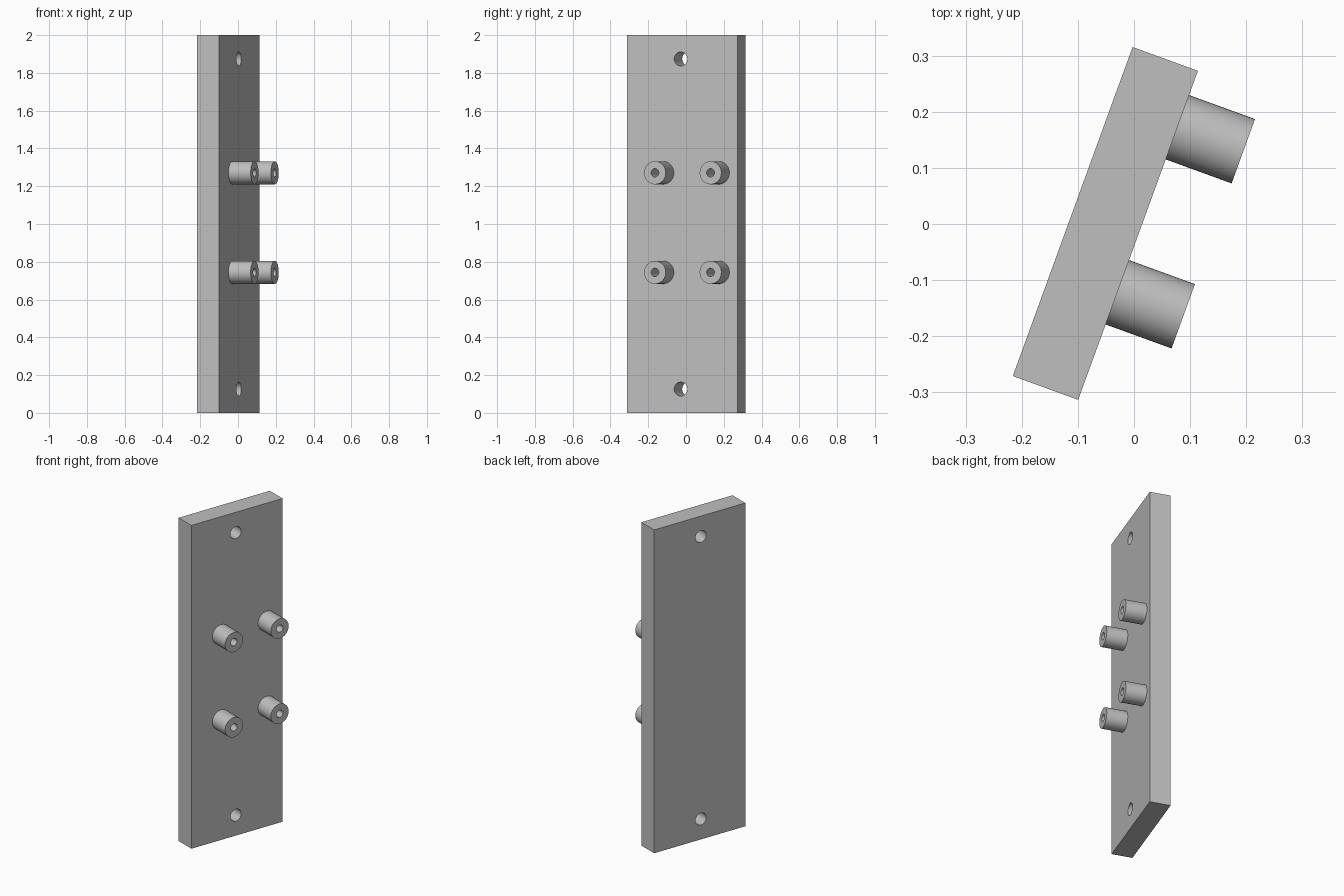
import bpy
import bmesh
from math import radians
from mathutils import Matrix, Vector

if "Cube" in bpy.data.objects:
    bpy.data.objects.remove(bpy.data.objects["Cube"], do_unlink=True)

# Plate frame: local x points out of the mounting face, local y runs across it
THICK, WIDTH, HEIGHT = 0.124, 0.624, 2.0
FACE = THICK / 2
FRAME = Matrix.Translation((-0.051, 0.001, 0)) @ Matrix.Rotation(radians(-20), 4, "Z")
SEGMENTS = 48

grey = bpy.data.materials.new("plain grey")
grey.use_nodes = True
colour = (0.52, 0.52, 0.52, 1)
grey.diffuse_color = colour
grey.node_tree.nodes["Principled BSDF"].inputs["Base Color"].default_value = colour


def add_object(name, bm):
    bmesh.ops.recalc_face_normals(bm, faces=bm.faces)
    mesh = bpy.data.meshes.new(name)
    bm.to_mesh(mesh)
    bm.free()
    mesh.materials.append(grey)
    obj = bpy.data.objects.new(name, mesh)
    obj.matrix_world = FRAME
    bpy.context.collection.objects.link(obj)
    return obj


def activate(obj):
    bpy.ops.object.select_all(action="DESELECT")
    obj.select_set(True)
    bpy.context.view_layer.objects.active = obj


def smooth(obj):
    activate(obj)
    bpy.ops.object.shade_smooth_by_angle(angle=radians(30))


def standoff(name, y, z, radius=0.061, bore=0.022, length=0.125):
    # Tube profile revolved about the local x axis
    bm = bmesh.new()
    profile = [(FACE, radius), (FACE + length, radius), (FACE + length, bore), (FACE, bore)]
    verts = [bm.verts.new((x, y, z + r)) for x, r in profile]
    edges = [bm.edges.new(pair) for pair in zip(verts, verts[1:])]
    bmesh.ops.spin(bm, geom=verts + edges, cent=(0, y, z), axis=(1, 0, 0),
                   angle=radians(360), steps=SEGMENTS, use_merge=True)
    bmesh.ops.remove_doubles(bm, verts=bm.verts, dist=0.0001)
    smooth(add_object(name, bm))


# Back plate
bm = bmesh.new()
bmesh.ops.create_cube(bm, size=1)
bmesh.ops.scale(bm, vec=(THICK, WIDTH, HEIGHT), verts=bm.verts)
bmesh.ops.translate(bm, vec=(0, 0, HEIGHT / 2), verts=bm.verts)
plate = add_object("mounting_plate", bm)

# Screw holes through the plate, near the top and bottom
bm = bmesh.new()
for z in (0.126, 1.874):
    place = Matrix.Translation(Vector((0, -0.008, z))) @ Matrix.Rotation(radians(90), 4, "Y")
    bmesh.ops.create_cone(bm, cap_ends=True, segments=SEGMENTS, radius1=0.037,
                          radius2=0.037, depth=THICK * 2, matrix=place)
cutter = add_object("screw_hole_cutter", bm)
cutter.hide_render = True
cut = plate.modifiers.new("screw holes", "BOOLEAN")
cut.object = cutter
cut.solver = "EXACT"
activate(plate)
bpy.ops.object.modifier_apply(modifier=cut.name)
bpy.data.objects.remove(cutter, do_unlink=True)
smooth(plate)

# Four hollow standoffs
for row, z in (("lower", 0.744), ("upper", 1.271)):
    for side, y in (("front", -0.108), ("back", 0.205)):
        standoff(f"{row}_{side}_standoff", y, z)
